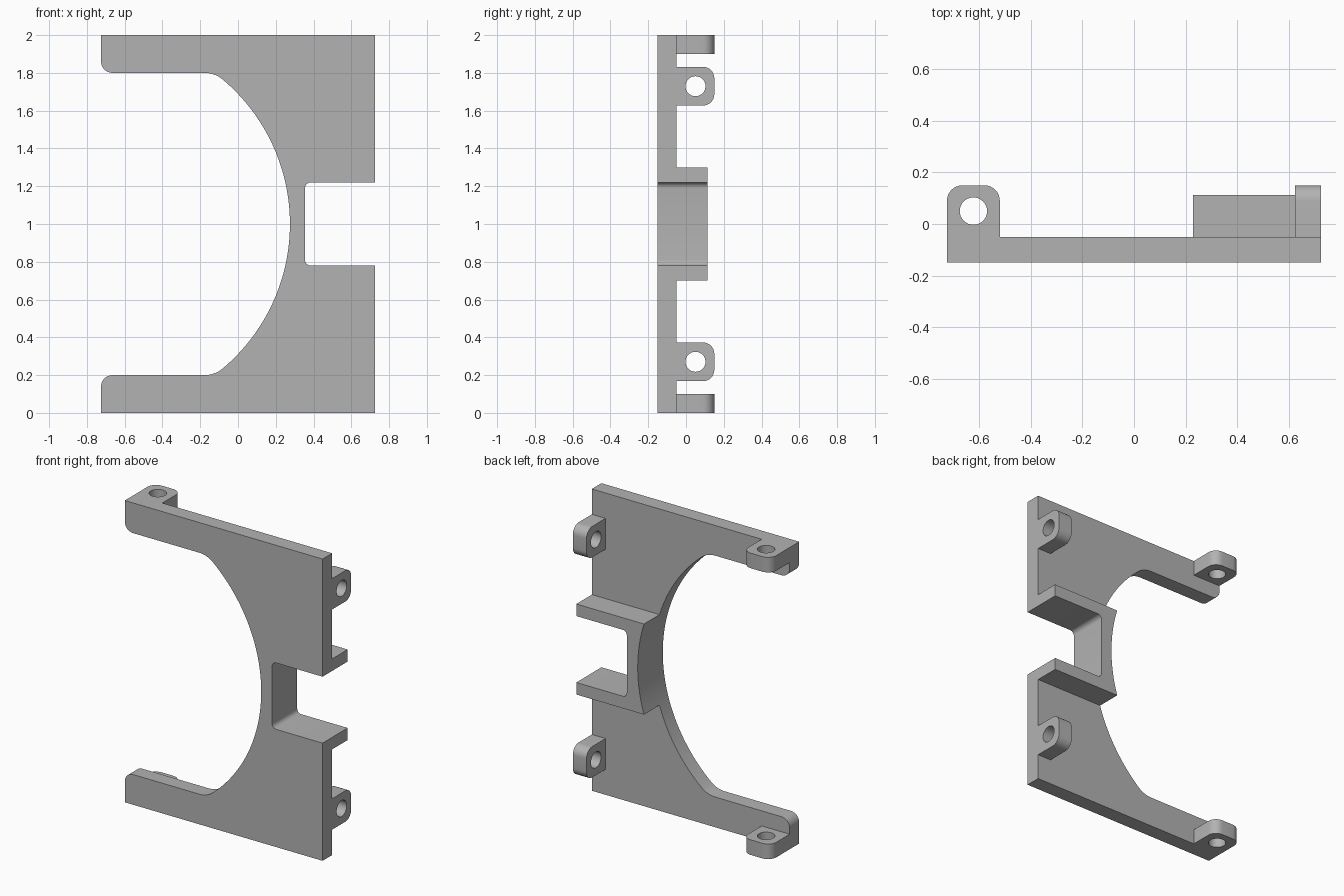
import bpy
import bmesh
from math import atan2, cos, degrees, radians, sin, sqrt
from mathutils import Vector

cube = bpy.data.objects.get("Cube")
if cube:
    bpy.data.objects.remove(cube)

gray = bpy.data.materials.new("plain gray")
gray.use_nodes = True
gray.diffuse_color = (0.45, 0.45, 0.45, 1)
gray.node_tree.nodes["Principled BSDF"].inputs["Base Color"].default_value = (0.45, 0.45, 0.45, 1)

SIDE = 0.725            # half width of the plate
FRONT, BACK = -0.15, -0.05
LUG_BACK = 0.15
SIZE = 0.205            # lug width
RIM = 1.0               # radius of the big round opening, centred on the open side


def arc(cx, cy, r, start, end, n):
    """Points along an arc, angles in degrees."""
    angles = [radians(start + (end - start) * i / n) for i in range(n + 1)]
    return [(cx + r * cos(a), cy + r * sin(a)) for a in angles]


def extrude(name, loops, axis, low, high):
    """Solid from an outline, plus hole outlines, pushed along one axis."""
    bm = bmesh.new()
    for loop in loops:
        verts = []
        for u, v in loop:
            co = [u, v]
            co.insert("xyz".index(axis), low)
            verts.append(bm.verts.new(co))
        for i, v in enumerate(verts):
            bm.edges.new((verts[i - 1], v))
    bmesh.ops.triangle_fill(bm, edges=bm.edges[:], use_beauty=True)
    result = bmesh.ops.extrude_face_region(bm, geom=bm.faces[:], use_keep_orig=True)
    move = Vector()
    move["xyz".index(axis)] = high - low
    moved = [g for g in result["geom"] if isinstance(g, bmesh.types.BMVert)]
    bmesh.ops.translate(bm, verts=moved, vec=move)
    bmesh.ops.recalc_face_normals(bm, faces=bm.faces[:])
    mesh = bpy.data.meshes.new(name)
    bm.to_mesh(mesh)
    bm.free()
    mesh.materials.append(gray)
    obj = bpy.data.objects.new(name, mesh)
    bpy.context.collection.objects.link(obj)
    bpy.ops.object.select_all(action="DESELECT")
    obj.select_set(True)
    bpy.context.view_layer.objects.active = obj
    bpy.ops.object.shade_smooth_by_angle(angle=radians(30))
    return obj


def mirrored(half):
    """Close an upper half outline with its reflection about mid height."""
    return half + [(x, 2 - z) for x, z in reversed(half[1:])]


# Plate: round opening blended into two arms, with a slot on the other side
blend = 0.15
bx = -SIDE + sqrt((RIM - blend) ** 2 - (0.8 - blend) ** 2)
turn = degrees(atan2(0.8 - blend, bx + SIDE))
slot = [(SIDE, 1.22)] + arc(0.385, 1.19, 0.03, 90, 180, 6)
half = arc(-SIDE, 1, RIM, 0, turn, 32)
half += arc(bx, 1.8 - blend, blend, turn, 90, 8)[1:]
half += arc(-SIDE + 0.06, 1.86, 0.06, 270, 180, 8)
half += [(-SIDE, 2), (SIDE, 2)] + slot
extrude("plate", [mirrored(half)], "y", FRONT, BACK)

# Raised frame around the slot
frame_turn = degrees(atan2(0.3, sqrt(RIM ** 2 - 0.09)))
half = arc(-SIDE, 1, RIM, 0, frame_turn, 12) + [(SIDE, 1.3)] + slot
extrude("slot_frame", [mirrored(half)], "y", BACK, 0.113)


def lug_loops(start):
    """Tab outline with two rounded corners and a round hole."""
    end, r = start + SIZE, 0.06
    outer = [(start, BACK), (end, BACK)]
    outer += arc(end - r, LUG_BACK - r, r, 0, 90, 8)
    outer += arc(start + r, LUG_BACK - r, r, 90, 180, 8)
    return [outer, arc(start + SIZE / 2, 0.05, 0.053, 0, 348.75, 31)]


# Lugs: a flat pair on the arm ends and an upright pair on the slotted side
for name, low in (("lower", 0), ("upper", 1.9)):
    extrude(name + "_arm_lug", lug_loops(-SIDE), "z", low, low + 0.1)
for name, start in (("lower", 0.168), ("upper", 2 - 0.168 - SIZE)):
    extrude(name + "_side_lug", lug_loops(start), "x", SIDE - 0.1, SIDE)
    # the outline is drawn as (height, depth); swap to (depth, height)
    mesh = bpy.context.object.data
    for v in mesh.vertices:
        v.co.y, v.co.z = v.co.z, v.co.y
    mesh.flip_normals()
